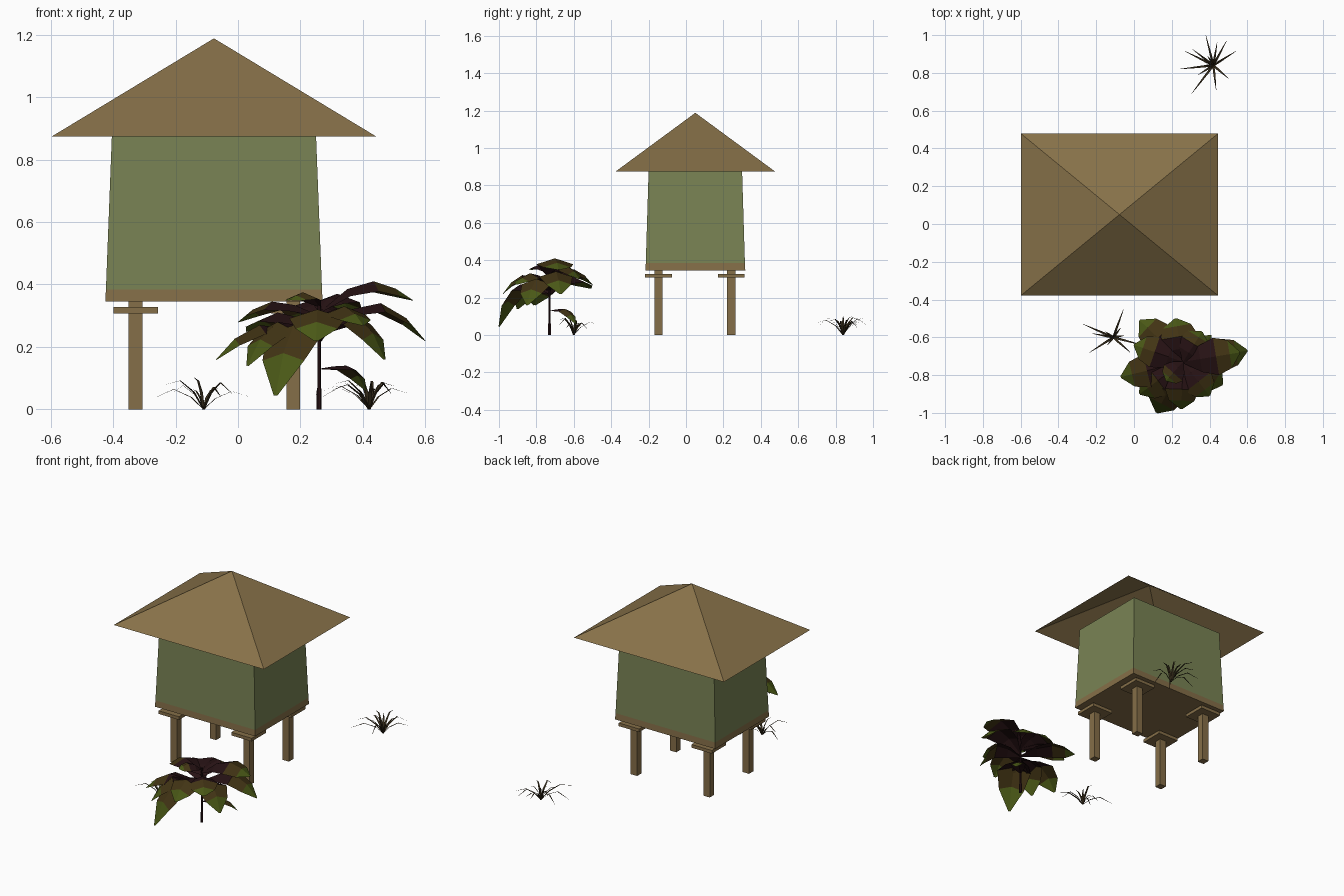
import bpy, bmesh, math, random
from mathutils import Vector

if "Cube" in bpy.data.objects:
    bpy.data.objects.remove(bpy.data.objects["Cube"])

random.seed(4)


def mat(name, rgb):
    m = bpy.data.materials.new(name)
    m.diffuse_color = (*rgb, 1)
    m.use_nodes = True
    m.node_tree.nodes["Principled BSDF"].inputs["Base Color"].default_value = m.diffuse_color
    return m


THATCH = mat("thatch brown", (0.245, 0.168, 0.067))
WOOD = mat("wood brown", (0.235, 0.158, 0.065))
WALL = mat("wall green", (0.190, 0.225, 0.088))
PURPLE = mat("dark purple", (0.020, 0.006, 0.007))
OLIVE = mat("olive brown", (0.054, 0.034, 0.007))
LEAF = mat("leaf green", (0.068, 0.098, 0.008))
GRASS = mat("dry grass", (0.035, 0.024, 0.010))


def make(name, verts, faces, mats, idx=None):
    me = bpy.data.meshes.new(name)
    me.from_pydata([tuple(v) for v in verts], [], faces)
    for m in mats:
        me.materials.append(m)
    if idx:
        for p, i in zip(me.polygons, idx):
            p.material_index = i
    ob = bpy.data.objects.new(name, me)
    bpy.context.collection.objects.link(ob)
    return ob


def rect(cx, cy, hx, hy, z):
    return [(cx - hx, cy - hy, z), (cx + hx, cy - hy, z),
            (cx + hx, cy + hy, z), (cx - hx, cy + hy, z)]


def block(name, c, low, high, m):
    """Tapered box between two (half x, half y, z) rectangles."""
    v = rect(*c, *low) + rect(*c, *high)
    f = [(3, 2, 1, 0), (4, 5, 6, 7)]
    f += [(i, (i + 1) % 4, (i + 1) % 4 + 4, i + 4) for i in range(4)]
    return make(name, v, f, [m])


# Hut: floor band, walls and open-bottomed roof
C = (-0.077, 0.05)
block("floor_band", C, (0.348, 0.267, 0.345), (0.346, 0.265, 0.384), WOOD)
block("walls", C, (0.346, 0.265, 0.384), (0.327, 0.25, 0.875), WALL)
make("roof", rect(*C, 0.521, 0.428, 0.873) + [(C[0], C[1], 1.188)],
     [(i, (i + 1) % 4, 4) for i in range(4)], [THATCH])

# Posts with square caps
for nx, px in (("left", -0.328), ("right", 0.177)):
    for ny, py in (("front", -0.147), ("back", 0.242)):
        block(f"{ny}_{nx}_post", (px, py), (0.022, 0.022, 0), (0.022, 0.022, 0.346), WOOD)
        block(f"{ny}_{nx}_post_cap", (px, py), (0.071, 0.071, 0.307), (0.071, 0.071, 0.327), WOOD)


# Broad-leaf plant: stem
SX, SY = 0.26, -0.73
ring = [(math.cos(a * math.pi / 3), math.sin(a * math.pi / 3)) for a in range(6)]
sv, sf = [], []
for z, r in ((0, 0.008), (0.06, 0.008), (0.07, 0.006), (0.34, 0.006)):
    sv += [(SX + r * x, SY + r * y, z) for x, y in ring]
for k in range(3):
    sf += [(k * 6 + i, k * 6 + (i + 1) % 6, k * 6 + 6 + (i + 1) % 6, k * 6 + 6 + i)
           for i in range(6)]
make("plant_stem", sv, sf, [PURPLE])


def leaf(name, base_z, tip, peak, width):
    """Folded leaf arching from the stem over a peak height to its tip."""
    a, b = Vector((SX, SY, base_z)), Vector(tip)
    side = Vector((a.y - b.y, b.x - a.x, 0)).normalized()
    zs = (base_z, base_z + (peak - base_z) * 0.75, peak, b.z + (peak - b.z) * 0.6, b.z)
    v, f, idx = [], [], []
    for t, z, w in zip((0, 0.3, 0.58, 0.82, 1), zs, (0.08, 0.7, 1, 0.75, 0.06)):
        p = a.lerp(b, t)
        p.z = z
        h = side * (w * width / 2)
        drop = Vector((0, 0, -0.16 * w * width))
        v += [p - h + drop, p, p + h + drop]
    for k, m in enumerate((0, 0, 1, 2)):
        for s in (0, 1):
            i = 3 * k + s
            f.append((i, i + 3, i + 4, i + 1))
            idx.append(m)
    make(name, v, f, [PURPLE, OLIVE, LEAF], idx)


# Leaves: base height, tip, peak height, width
LEAVES = [
    (0.31, (0.56, -0.68, 0.35), 0.41, 0.20),
    (0.26, (0.60, -0.67, 0.22), 0.34, 0.18),
    (0.24, (0.47, -0.85, 0.16), 0.30, 0.18),
    (0.28, (0.40, -0.91, 0.27), 0.33, 0.17),
    (0.27, (0.25, -0.98, 0.22), 0.32, 0.18),
    (0.22, (0.12, -1.00, 0.045), 0.27, 0.20),
    (0.24, (0.03, -0.90, 0.14), 0.28, 0.18),
    (0.22, (-0.07, -0.81, 0.16), 0.27, 0.18),
    (0.30, (0.00, -0.64, 0.28), 0.345, 0.17),
    (0.25, (0.03, -0.51, 0.25), 0.31, 0.18),
    (0.29, (0.22, -0.50, 0.27), 0.35, 0.20),
    (0.32, (0.36, -0.57, 0.30), 0.37, 0.17),
    (0.33, (0.17, -0.83, 0.35), 0.375, 0.13),
    (0.13, (0.41, -0.59, 0.06), 0.14, 0.09),
]
for n, (bz, tip, peak, w) in enumerate(LEAVES):
    leaf(f"plant_leaf_{n + 1}", bz, tip, peak, w)


# Grass tufts: thin blades arching to the listed offsets
def tuft(name, cx, cy, tips):
    v, f = [], []
    for dx, dy in tips:
        reach = math.hypot(dx, dy)
        side = Vector((-dy, dx, 0)) / reach
        top = random.uniform(0.055, 0.095)
        droop = random.uniform(0.5, 0.95) if reach > 0.1 else 1.1
        s = len(v)
        for t, z, w in ((0, 0, 0.005), (0.25, 0.6, 0.006), (0.6, 1, 0.004), (1, droop, 0.0008)):
            p = Vector((cx + dx * t, cy + dy * t, top * z))
            v += [p - side * w, p + side * w]
        f += [(s + k, s + k + 2, s + k + 3, s + k + 1) for k in (0, 2, 4)]
    make(name, v, f, [GRASS])


tuft("front_grass_tuft", -0.11, -0.60,
     [(-0.16, 0.07), (0.055, 0.15), (0.15, -0.04), (-0.125, -0.08), (0.09, -0.08),
      (-0.11, 0.02), (0.04, 0.05), (-0.04, 0.03), (0.06, 0.01), (-0.03, -0.04)])
tuft("back_grass_tuft", 0.42, 0.84,
     [(-0.04, 0.16), (0.07, 0.13), (0.12, 0.075), (0.08, -0.07), (0.015, -0.13),
      (-0.115, -0.15), (-0.18, -0.02), (-0.15, 0.075), (-0.11, 0.085), (-0.08, -0.05),
      (0.02, 0.12), (0.05, 0.03), (-0.03, 0.05), (-0.05, 0.0)])
